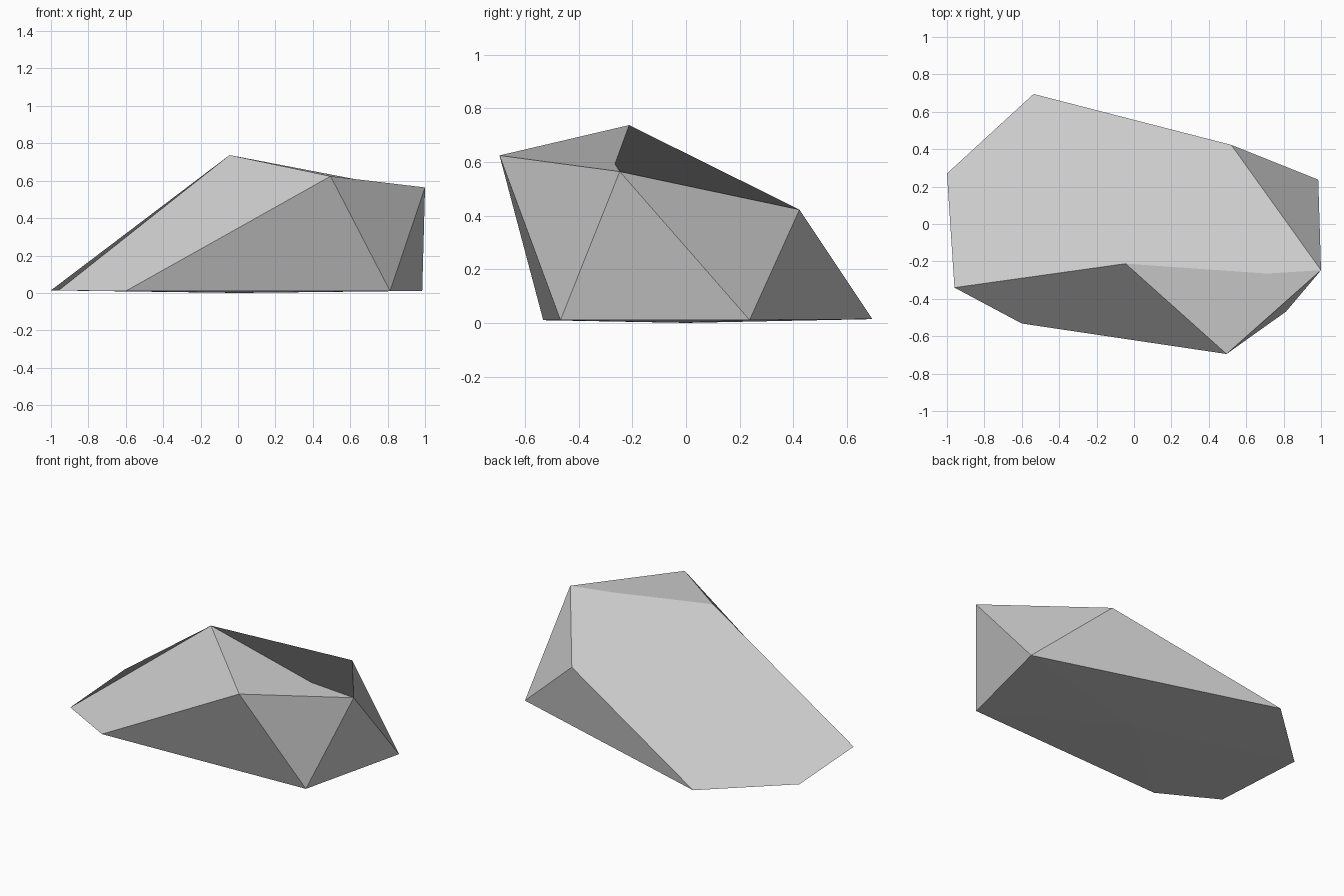
import bpy
import bmesh

cube = bpy.data.objects.get("Cube")
if cube:
    bpy.data.objects.remove(cube, do_unlink=True)

# Stone colour
stone = bpy.data.materials.new("stone grey")
stone.use_nodes = True
grey = (0.6, 0.6, 0.6, 1)
stone.diffuse_color = grey
stone.node_tree.nodes["Principled BSDF"].inputs["Base Color"].default_value = grey

# Corners of the boulder: ground ring, crown and underside
corners = {
    "ground_left": (-1.0, 0.27, 0.014),
    "ground_left_front": (-0.96, -0.34, 0.013),
    "ground_front": (-0.6, -0.532, 0.01),
    "ground_right_front": (0.813, -0.468, 0.01),
    "ground_right": (0.985, 0.237, 0.011),
    "ground_back": (-0.537, 0.695, 0.014),
    "peak": (-0.045, -0.212, 0.737),
    "brow": (0.495, -0.695, 0.624),
    "saddle": (0.71, -0.265, 0.592),
    "shoulder": (1.0, -0.247, 0.564),
    "back_shoulder": (0.52, 0.423, 0.422),
    "underside": (0.0, 0.0, 0.0),
}

# Large chiselled facets, each a flat-shaded polygon;
# the first corner of the top facet decides where it folds
facets = [
    "shoulder back_shoulder ground_back ground_left ground_left_front peak saddle",
    "peak brow shoulder saddle",
    "peak ground_left_front ground_front brow",
    "brow ground_front ground_right_front",
    "brow ground_right_front shoulder",
    "shoulder ground_right_front ground_right",
    "shoulder ground_right back_shoulder",
    "back_shoulder ground_right ground_back",
]

bm = bmesh.new()
verts = {name: bm.verts.new(co) for name, co in corners.items()}
for facet in facets:
    bm.faces.new([verts[name] for name in facet.split()])

# Slightly bulging underside, fanned around its lowest point
ring = [v for name, v in verts.items() if name.startswith("ground")]
for a, b in zip(ring, ring[1:] + ring[:1]):
    bm.faces.new((b, a, verts["underside"]))

bmesh.ops.recalc_face_normals(bm, faces=bm.faces[:])

mesh = bpy.data.meshes.new("boulder")
bm.to_mesh(mesh)
bm.free()
mesh.materials.append(stone)
boulder = bpy.data.objects.new("boulder", mesh)
bpy.context.scene.collection.objects.link(boulder)
